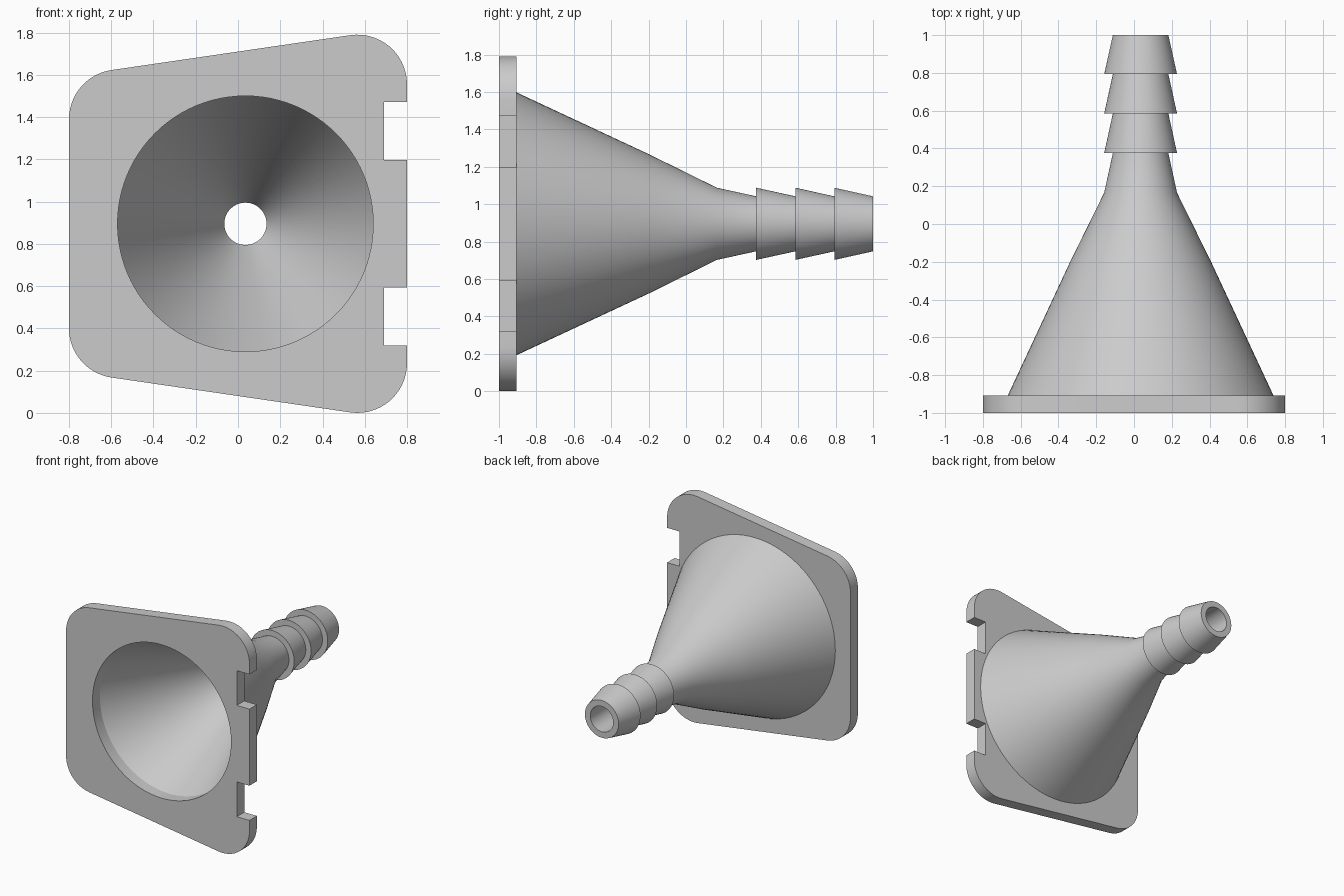
import bpy
import bmesh
from math import sin, cos, pi, atan2, radians
from mathutils import Vector

cube = bpy.data.objects.get("Cube")
if cube:
    bpy.data.objects.remove(cube)

AXIS_X, AXIS_Z = 0.035, 0.895      # funnel axis
FRONT, BACK = -1.0, -0.907         # flange faces
MOUTH, BORE = 0.605, 0.1           # inner radii
SEGMENTS = 96

grey = bpy.data.materials.new("plain grey")
grey.use_nodes = True
colour = (0.6, 0.6, 0.6, 1)
grey.diffuse_color = colour
grey.node_tree.nodes["Principled BSDF"].inputs["Base Color"].default_value = colour


def finish(bm, name):
    """Turn a bmesh into a smooth-shaded object with sharp edges kept."""
    mesh = bpy.data.meshes.new(name)
    bm.to_mesh(mesh)
    bm.free()
    mesh.materials.append(grey)
    obj = bpy.data.objects.new(name, mesh)
    bpy.context.collection.objects.link(obj)
    bpy.ops.object.select_all(action='DESELECT')
    obj.select_set(True)
    bpy.context.view_layer.objects.active = obj
    bpy.ops.object.shade_smooth_by_angle(angle=radians(25))
    return obj


def circle(r, y):
    """Points of a ring round the funnel axis."""
    return [Vector((AXIS_X + r * cos(2 * pi * i / SEGMENTS), y,
                    AXIS_Z + r * sin(2 * pi * i / SEGMENTS)))
            for i in range(SEGMENTS)]


def arc(cx, cz, r, a0, a1, steps=14):
    angles = [a0 + (a1 - a0) * i / steps for i in range(steps + 1)]
    return [(cx + r * cos(a), cz + r * sin(a)) for a in angles]


# Flange: tapered rounded plate with two edge notches and a round mouth
R, CX, SHORT, TALL = 0.235, 0.565, 0.495, 0.66
SIDE, NOTCH_X, NOTCH_LOW, NOTCH_HIGH = 0.8, 0.69, 0.302, 0.576
tangent = pi / 2 + atan2(TALL - SHORT, 2 * CX)
upper = [(SIDE, NOTCH_LOW), (NOTCH_X, NOTCH_LOW),
         (NOTCH_X, NOTCH_HIGH), (SIDE, NOTCH_HIGH)]
upper += arc(CX, TALL, R, 0, tangent)
upper += arc(-CX, SHORT, R, tangent, pi)
outline = upper + [(x, -z) for x, z in reversed(upper)]

bm = bmesh.new()
edges = []
for ring in ([Vector((x, FRONT, AXIS_Z + z)) for x, z in outline],
             circle(MOUTH, FRONT)):
    verts = [bm.verts.new(p) for p in ring]
    edges += [bm.edges.new((v, verts[i - 1])) for i, v in enumerate(verts)]
bmesh.ops.triangle_fill(bm, edges=edges, use_beauty=True, normal=(0, -1, 0))
solid = bmesh.ops.extrude_face_region(bm, geom=bm.faces[:], use_keep_orig=True)
moved = [g for g in solid["geom"] if isinstance(g, bmesh.types.BMVert)]
bmesh.ops.translate(bm, verts=moved, vec=(0, BACK - FRONT, 0))
bmesh.ops.recalc_face_normals(bm, faces=bm.faces[:])
finish(bm, "flange")

# Funnel and barbed hose spout: one revolved profile of (radius, y)
NECK, PEAK, ROOT = 0.165, 0.193, 0.147
profile = [(0.703, BACK), (0.373, -0.2), (PEAK, NECK)]
for y in (0.375, 0.585, 0.793):
    profile += [(ROOT, y), (PEAK, y)]
profile += [(ROOT, 1.0), (BORE, 1.0), (BORE, NECK), (MOUTH, BACK)]

bm = bmesh.new()
rings = [[bm.verts.new(p) for p in circle(r, y)] for r, y in profile]
for k, a in enumerate(rings):
    b = rings[(k + 1) % len(rings)]
    for i in range(SEGMENTS):
        bm.faces.new((a[i - 1], a[i], b[i], b[i - 1]))
bmesh.ops.recalc_face_normals(bm, faces=bm.faces[:])
# open the hidden end that sits against the flange
hidden = [f for f in bm.faces if all(abs(v.co.y - BACK) < 1e-4 for v in f.verts)]
bmesh.ops.delete(bm, geom=hidden, context='FACES_ONLY')
finish(bm, "funnel_and_barbed_spout")
